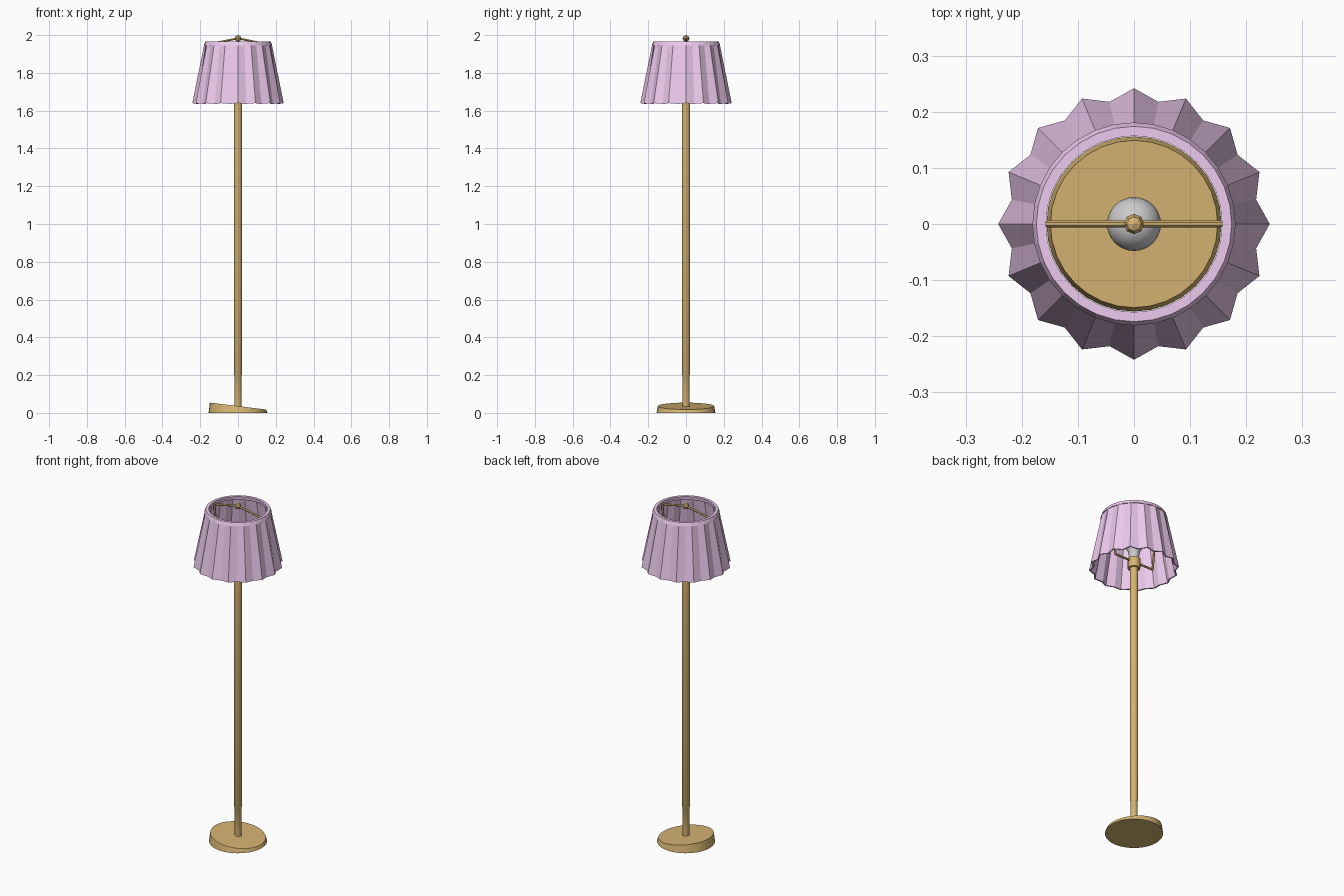
import bpy
import bmesh
from math import sin, cos, pi, radians
from mathutils import Vector

if "Cube" in bpy.data.objects:
    bpy.data.objects.remove(bpy.data.objects["Cube"])


def material(name, rgb):
    m = bpy.data.materials.new(name)
    m.diffuse_color = (*rgb, 1)
    m.use_nodes = True
    m.node_tree.nodes["Principled BSDF"].inputs["Base Color"].default_value = m.diffuse_color
    return m


WOOD = material("brown", (0.68, 0.46, 0.17))
PINK = material("pink", (0.85, 0.59, 0.85))


def loft(name, rings, mat=None, smooth=False, closed=False, cap=True):
    """Skin a list of equally sized point rings."""
    bm = bmesh.new()
    loops = [[bm.verts.new(p) for p in r] for r in rings]
    n = len(loops[0])
    pairs = list(zip(loops, loops[1:]))
    if closed:
        pairs.append((loops[-1], loops[0]))
    for a, b in pairs:
        for i in range(n):
            j = (i + 1) % n
            bm.faces.new((a[i], a[j], b[j], b[i]))
    if cap and not closed:
        bm.faces.new(loops[0][::-1])
        bm.faces.new(loops[-1])
    bmesh.ops.recalc_face_normals(bm, faces=bm.faces)
    me = bpy.data.meshes.new(name)
    bm.to_mesh(me)
    bm.free()
    ob = bpy.data.objects.new(name, me)
    bpy.context.collection.objects.link(ob)
    if mat:
        me.materials.append(mat)
    if smooth:
        bpy.ops.object.select_all(action='DESELECT')
        bpy.context.view_layer.objects.active = ob
        ob.select_set(True)
        bpy.ops.object.shade_smooth_by_angle(angle=radians(40))
    return ob


def ring(r, z, n=32, tilt=0.0, valley=None, dip=0.0):
    """Ring of n points; valley gives the radius of every odd point."""
    pts = []
    for i in range(n):
        a = 2 * pi * i / n
        odd = i % 2 and valley is not None
        rr = valley if odd else r
        x = rr * cos(a)
        pts.append((x, rr * sin(a), z + tilt * x - (dip if odd else 0)))
    return pts


def turned(name, profile, mat=None, n=32, smooth=True):
    return loft(name, [ring(r, z, n) for r, z in profile], mat, smooth)


def rod(name, path, r, mat, n=6):
    """Round bar following a path in the XZ plane, mitred at the bends."""
    pts = [Vector(p) for p in path]
    rings = []
    for i, p in enumerate(pts):
        d0 = (p - pts[i - 1]).normalized() if i else None
        d1 = (pts[i + 1] - p).normalized() if i < len(pts) - 1 else None
        t = ((d0 or d1) + (d1 or d0)).normalized()
        side = Vector((0, 1, 0))
        up = t.cross(side) / max(t.dot(d0 or d1), 0.5)
        rings.append([p + r * (side * cos(2 * pi * k / n) + up * sin(2 * pi * k / n))
                      for k in range(n)])
    return loft(name, rings, mat)


# wedge-shaped foot with a sloping top
loft("base", [ring(0.156, 0), ring(0.149, 0.036, tilt=-0.123)], WOOD, True)

# pole, slimmer at its foot, and the bulb socket
turned("pole", [(0.019, 0.02), (0.019, 0.2), (0.022, 0.205), (0.022, 1.66)], WOOD, 16)
turned("socket", [(0.034, 1.64), (0.034, 1.70)], WOOD, 16)

# bulb
turned("bulb", [(0.024, 1.69), (0.028, 1.72)] +
       [(0.048 * cos(a), 1.785 + 0.048 * sin(a))
        for a in [radians(d) for d in range(-45, 90, 15)]] + [(0.002, 1.833)])

# pleated shade wall with thickness
loft("shade", [
    ring(0.242, 1.64, valley=0.222, dip=0.004),
    ring(0.179, 1.95, valley=0.174),
    ring(0.170, 1.95, valley=0.166),
    ring(0.234, 1.64, valley=0.214, dip=0.004),
], PINK, closed=True)

# rim band round the shade top
loft("shade_rim", [
    ring(0.181, 1.945), ring(0.174, 1.965), ring(0.157, 1.965), ring(0.160, 1.945),
], PINK, closed=True)

# harp arms from the socket up to the rim and in to the finial
for s, side in ((-1, "left"), (1, "right")):
    rod("harp_" + side, [(0, 0, 1.682), (s * 0.13, 0, 1.682),
                         (s * 0.155, 0, 1.952), (0, 0, 1.983)], 0.006, WOOD)

# faceted finial
turned("finial", [(0.018 * cos(a), 1.982 + 0.018 * sin(a))
                  for a in [radians(d) for d in (-89, -45, 0, 45, 89)]], WOOD, 8, False)
